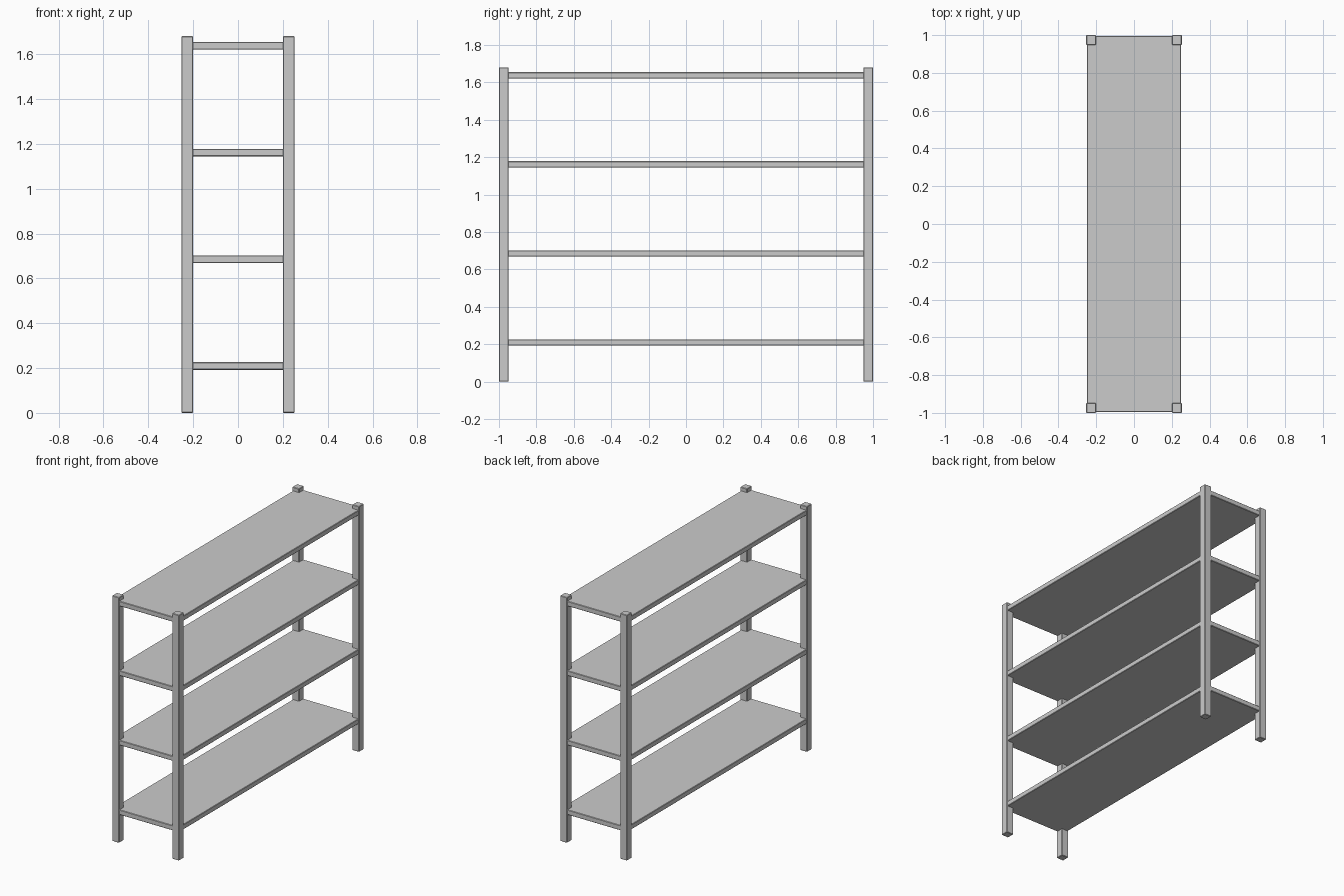
import bpy

if "Cube" in bpy.data.objects:
    bpy.data.objects.remove(bpy.data.objects["Cube"])

HALF_X, HALF_Y, HEIGHT = 0.253, 1.0, 1.68
POST = 0.052      # post side length
THICK = 0.034     # shelf thickness
INSET = 0.004     # shelf edge set back from the post faces


def box(name, size, loc, bevel):
    bpy.ops.mesh.primitive_cube_add(size=1, location=loc)
    ob = bpy.context.object
    ob.name = name
    ob.scale = size
    bpy.ops.object.transform_apply(location=False, rotation=False, scale=True)
    mod = ob.modifiers.new("edge_chamfer", 'BEVEL')
    mod.width = bevel
    mod.segments = 1
    return ob


# Corner posts
for sx, side in ((-1, "left"), (1, "right")):
    for sy, end in ((-1, "front"), (1, "back")):
        box(f"{end}_{side}_post", (POST, POST, HEIGHT),
            (sx * (HALF_X - POST / 2), sy * (HALF_Y - POST / 2), HEIGHT / 2), 0.003)

# Four evenly spaced shelves
for i in range(4):
    box(f"shelf_{i + 1}", (2 * (HALF_X - INSET), 2 * (HALF_Y - INSET), THICK),
        (0, 0, 0.209 + i * 0.476), 0.003)
